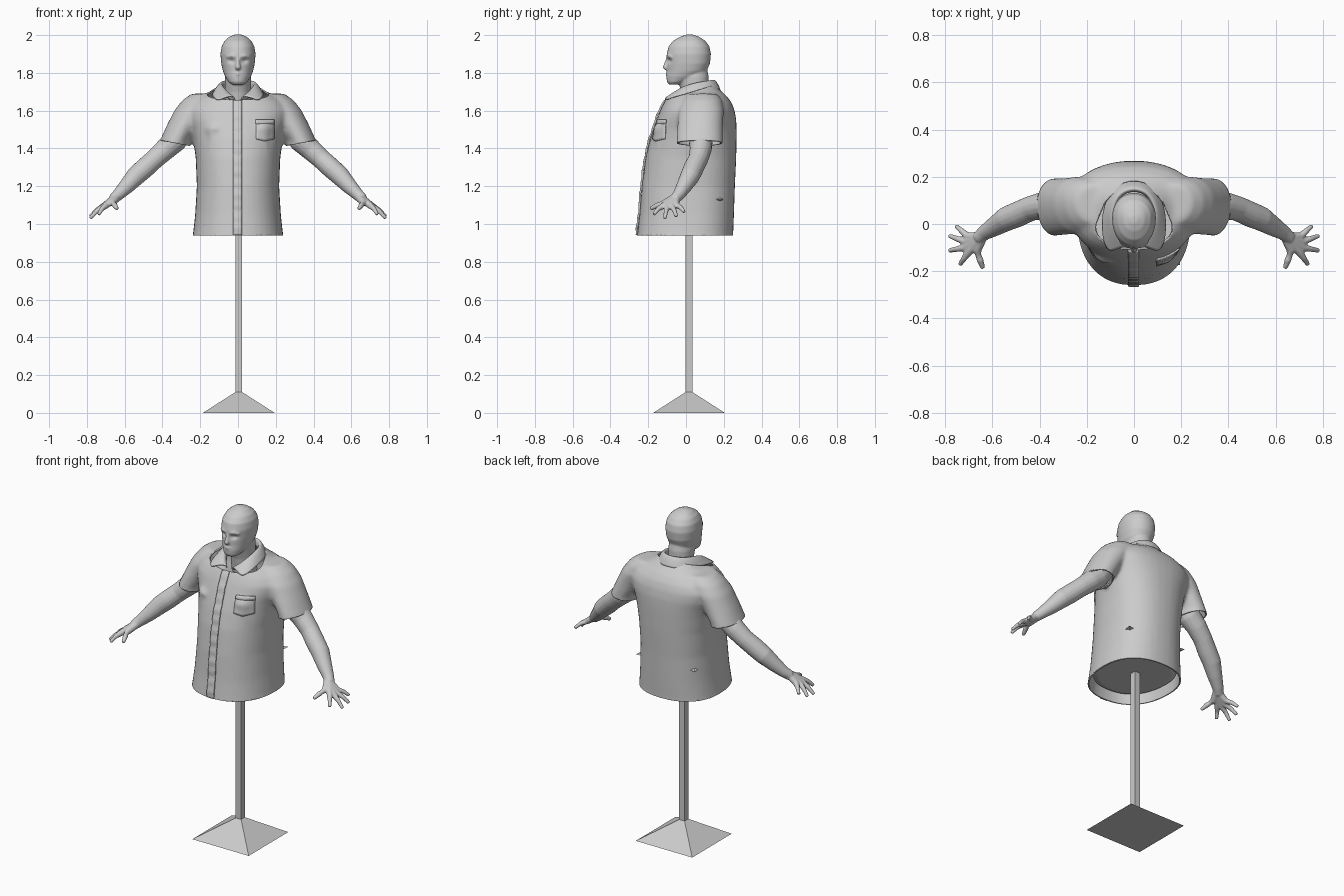
import bpy, bmesh, math
from mathutils import Vector
from mathutils.bvhtree import BVHTree

if "Cube" in bpy.data.objects:
    bpy.data.objects.remove(bpy.data.objects["Cube"])


def ring(z, rx, yf, yb, cx=0.0, p=2.3, n=40):
    """Horizontal egg-shaped section from front yf to back yb."""
    yc = yf + (yb - yf) * 0.55
    pts = []
    for i in range(n):
        a = 2 * math.pi * i / n
        c, s = math.cos(a), math.sin(a)
        ry = yb - yc if s > 0 else yc - yf
        pts.append(Vector((cx + rx * math.copysign(abs(c) ** (2 / p), c),
                           yc + ry * math.copysign(abs(s) ** (2 / p), s), z)))
    return pts


def loft(bm, rings, side=1):
    rows = [[bm.verts.new((v[0] * side, v[1], v[2])) for v in r] for r in rings]
    for a, b in zip(rows, rows[1:]):
        for i in range(len(a)):
            j = (i + 1) % len(a)
            bm.faces.new((a[i], a[j], b[j], b[i]))
    bm.faces.new(rows[0])
    bm.faces.new(rows[-1])


def tube(bm, path, radii, side=1, n=16):
    pts = [Vector(p) for p in path]
    rings = []
    for i, p in enumerate(pts):
        d = (pts[min(i + 1, len(pts) - 1)] - pts[max(i - 1, 0)]).normalized()
        u = d.cross(Vector((0.1, 1, 0.2))).normalized()
        w = d.cross(u)
        rings.append([p + radii[i] * (u * math.cos(t) + w * math.sin(t))
                      for t in (2 * math.pi * k / n for k in range(n))])
    loft(bm, rings, side)


def make(name, bm, smooth=True):
    bmesh.ops.recalc_face_normals(bm, faces=bm.faces[:])
    me = bpy.data.meshes.new(name)
    bm.to_mesh(me)
    bm.free()
    for f in me.polygons:
        f.use_smooth = smooth
    ob = bpy.data.objects.new(name, me)
    bpy.context.collection.objects.link(ob)
    return ob


def fuse(name, bm, voxel, iterations):
    """Blend overlapping solids into one smooth skin."""
    ob = make(name, bm)
    m = ob.modifiers.new("remesh", 'REMESH')
    m.mode, m.voxel_size, m.use_smooth_shade = 'VOXEL', voxel, True
    m = ob.modifiers.new("smooth", 'SMOOTH')
    m.factor, m.iterations = 0.5, iterations
    bpy.context.view_layer.objects.active = ob
    for mod in ("remesh", "smooth"):
        bpy.ops.object.modifier_apply(modifier=mod)
    return ob


def cut(bm, co, no, keep):
    """Trim everything beyond a plane where keep() does not protect it."""
    co, no = Vector(co), Vector(no)
    faces = [f for f in bm.faces if not keep(f.calc_center_median())]
    geom = list({e for f in faces for e in f.edges}) + list({v for f in faces for v in f.verts}) + faces
    bmesh.ops.bisect_plane(bm, geom=geom, plane_co=co, plane_no=no)
    gone = [f for f in bm.faces if (f.calc_center_median() - co).dot(no) > 0
            and not keep(f.calc_center_median())]
    bmesh.ops.delete(bm, geom=gone, context='FACES')


def thicken(ob, t, offset=-1):
    m = ob.modifiers.new("thickness", 'SOLIDIFY')
    m.thickness, m.offset = t, offset


# Shirt: torso, sleeves, chest and drape folds blended together
bm = bmesh.new()
loft(bm, [ring(*r) for r in (
    (0.90, .247, -.265, .25), (0.95, .238, -.258, .25), (1.05, .227, -.246, .254),
    (1.20, .218, -.234, .259), (1.35, .224, -.214, .266), (1.45, .238, -.19, .268),
    (1.50, .25, -.174, .268), (1.55, .27, -.156, .266), (1.60, .28, -.137, .258),
    (1.64, .255, -.118, .243), (1.675, .21, -.098, .218), (1.70, .15, -.08, .19),
    (1.74, .10, -.06, .15), (1.80, .09, -.05, .14))])
for s in (1, -1):
    loft(bm, [ring(z, rx, y - ry, y + ry, x, 2) for x, y, z, rx, ry in (
        (.348, .07, 1.37, .085, .122), (.333, .072, 1.44, .081, .122),
        (.288, .075, 1.52, .09, .12), (.238, .08, 1.60, .10, .12),
        (.195, .085, 1.655, .10, .105), (.17, .085, 1.69, .075, .08))], s)
    tube(bm, [(.10, -.09, 1.54), (.12, -.112, 1.49), (.125, -.12, 1.45)], [.04, .06, .04], s)
    tube(bm, [(.125, -.135, 1.46), (.15, -.13, 1.34), (.185, -.09, 1.2)], [.03, .024, .012], s)
shirt = fuse("shirt", bm, 0.011, 8)
bm = bmesh.new()
bm.from_mesh(shirt.data)
cut(bm, (0, 0, .94), (0, 0, -1), lambda c: False)
cut(bm, (0, -.1, 1.66), (0, -.29, .957), lambda c: False)
for s in (1, -1):
    cut(bm, (.333 * s, 0, 1.428), (.19 * s, 0, -.98), lambda c: c.x * s < .245)
bm.to_mesh(shirt.data)
bm.free()
thicken(shirt, 0.008)
bpy.context.view_layer.update()
surface = BVHTree.FromObject(shirt, bpy.context.evaluated_depsgraph_get())


def patch(name, x0, x1, z0, z1, nx, nz, lift, t, point=0.0):
    """Cloth panel laid on the shirt front."""
    bm = bmesh.new()
    rows = []
    for j in range(nz + 1):
        row = []
        for i in range(nx + 1):
            u = i / nx
            x = x0 + (x1 - x0) * u
            z = z0 + (z1 - z0) * j / nz - point * (1 - j / nz) * (1 - abs(2 * u - 1))
            hit = surface.ray_cast(Vector((x, -1, z)), Vector((0, 1, 0)))[0]
            row.append(bm.verts.new((x, (hit.y if hit else -.1) - lift(z), z)))
        rows.append(row)
    for a, b in zip(rows, rows[1:]):
        for i in range(nx):
            bm.faces.new((a[i], a[i + 1], b[i + 1], b[i]))
    ob = make(name, bm)
    thicken(ob, t, 0)
    bpy.context.view_layer.objects.active = ob
    ob.select_set(True)
    bpy.ops.object.shade_smooth_by_angle(angle=math.radians(40))
    ob.select_set(False)


# Button placket, slightly rippled, and chest pocket
patch("button_placket", -.025, .02, .942, 1.655, 4, 70,
      lambda z: .005 + .003 * math.sin(z * 75) * math.sin(z * 31), .01)
patch("chest_pocket", .095, .19, 1.45, 1.55, 8, 8, lambda z: .002, .008, .012)
patch("pocket_hem", .093, .192, 1.53, 1.552, 8, 2, lambda z: .005, .006)

# Collar: stand, fold and pointed leaf, from back centre to front end
top = [(0, .15, 1.775), (.06, .13, 1.772), (.088, .07, 1.762),
       (.082, 0, 1.745), (.055, -.048, 1.712), (.018, -.085, 1.68)]
leaf = [(0, .19, 1.712), (.085, .16, 1.708), (.13, .075, 1.70),
        (.135, -.015, 1.685), (.128, -.08, 1.668), (.105, -.118, 1.652)]
bm = bmesh.new()
columns = []
for s, order in ((-1, range(5, 0, -1)), (1, range(6))):
    for i in order:
        a, b = Vector(top[i]), Vector(leaf[i])
        mid = (a + b) / 2 + (b - a) * .1 + Vector((0, 0, .008))
        stand = Vector((a.x * .95, .05 + (a.y - .05) * .95, a.z - (.05 if i < 5 else .03)))
        columns.append([bm.verts.new((v.x * s, v.y, v.z)) for v in (stand, a, mid, b)])
for a, b in zip(columns, columns[1:]):
    for i in range(3):
        bm.faces.new((a[i], a[i + 1], b[i + 1], b[i]))
for c in (columns[0], columns[-1]):
    lay = bm.edges.layers.float.get("crease_edge") or bm.edges.layers.float.new("crease_edge")
    for a, b in zip(c, c[1:]):
        bm.edges.get((a, b))[lay] = .8
collar = make("collar", bm)
collar.modifiers.new("subdivision", 'SUBSURF').levels = 2
collar.modifiers["subdivision"].render_levels = 2
thicken(collar, 0.006, 0)

# Head and neck, with brow, nose, lips and chin
bm = bmesh.new()
loft(bm, [ring(*r, 0, 2) for r in (
    (1.60, .072, -.01, .13), (1.70, .068, -.025, .12), (1.78, .07, -.05, .12), (1.83, .06, -.03, .11))])
loft(bm, [ring(*r, 0, 2.1) for r in (
    (1.738, .032, -.09, -.03), (1.752, .05, -.101, .0), (1.78, .068, -.104, .07),
    (1.81, .08, -.10, .11), (1.85, .089, -.10, .127), (1.90, .093, -.102, .132),
    (1.94, .087, -.092, .124), (1.97, .071, -.068, .102), (1.992, .045, -.03, .068),
    (2.003, .016, .005, .035))])
tube(bm, [(0, -.095, 1.882), (0, -.106, 1.85), (0, -.109, 1.83), (0, -.1, 1.82)], [.008, .01, .015, .011])
tube(bm, [(-.028, -.09, 1.792), (0, -.1, 1.794), (.028, -.09, 1.792)], [.006, .01, .006])
for s in (1, -1):
    tube(bm, [(.008, -.097, 1.886), (.035, -.091, 1.891), (.06, -.073, 1.884)], [.009, .01, .007], s)
head = fuse("head", bm, 0.005, 5)
for v in head.data.vertices:
    if v.co.y < -.03:
        d2 = (abs(v.co.x) - .034) ** 2 / .018 ** 2 + (v.co.z - 1.863) ** 2 / .012 ** 2
        v.co.y += .012 * math.exp(-d2)

# Arms with hands: one side modelled, then mirrored
bm = bmesh.new()
tube(bm, [(.27, .08, 1.53), (.335, .078, 1.44), (.385, .078, 1.395), (.44, .065, 1.345), (.495, .04, 1.295),
          (.54, .022, 1.255), (.59, -.01, 1.20), (.635, -.038, 1.155), (.66, -.06, 1.132)],
     [.06, .064, .058, .053, .054, .052, .042, .032, .028])
knuckles = [(.703, -.122, 1.095), (.715, -.10, 1.09), (.715, -.075, 1.092), (.705, -.052, 1.10)]
tips = [(.738, -.172, 1.05), (.783, -.112, 1.03), (.783, -.05, 1.04), (.754, -.008, 1.063)]
for k, t in zip(knuckles, tips):
    mid = (Vector(k) + Vector(t)) / 2 + Vector((0, 0, .007))
    tube(bm, [(.648, -.055, 1.14), k, mid, t], [.022, .017, .0125, .0095])
tube(bm, [(.645, -.06, 1.138), (.665, -.11, 1.112), (.653, -.15, 1.10), (.64, -.188, 1.08)],
     [.022, .02, .015, .01])
arms = fuse("arms", bm, 0.005, 5)
m = arms.modifiers.new("mirror", 'MIRROR')
m.use_mirror_merge = False

# Hidden lower torso that closes the shirt above the hem
bm = bmesh.new()
loft(bm, [ring(*r) for r in ((.982, .19, -.2, .2), (.99, .212, -.228, .232),
                             (1.03, .214, -.23, .236), (1.15, .205, -.22, .236))])
make("lower_torso", bm, False)

# Small torso corners poking through the cloth
for i, (x, y, z, r) in enumerate(((.183, .183, 1.13, .036), (-.183, .183, 1.13, .036), (.185, -.11, 1.06, .02))):
    bm = bmesh.new()
    bmesh.ops.create_cone(bm, segments=4, radius1=r, radius2=0, depth=r * 1.3, cap_ends=True)
    ob = make("torso_corner_%d" % (i + 1), bm, False)
    ob.location = (x, y, z)
    ob.rotation_euler = Vector((x, y, 0)).to_track_quat('Z', 'Y').to_euler()
    ob.scale = (1, .4, 1)


# Stand: square pole on a pyramid foot
def square(h, z):
    return [(.004 + h * a, .016 + h * b, z) for a, b in ((-1, -1), (1, -1), (1, 1), (-1, 1))]


for name, sections in (("stand_base", ((.19, 0), (.018, .11))), ("stand_pole", ((.018, .11), (.018, 1.0)))):
    bm = bmesh.new()
    loft(bm, [square(*s) for s in sections])
    make(name, bm, False)
